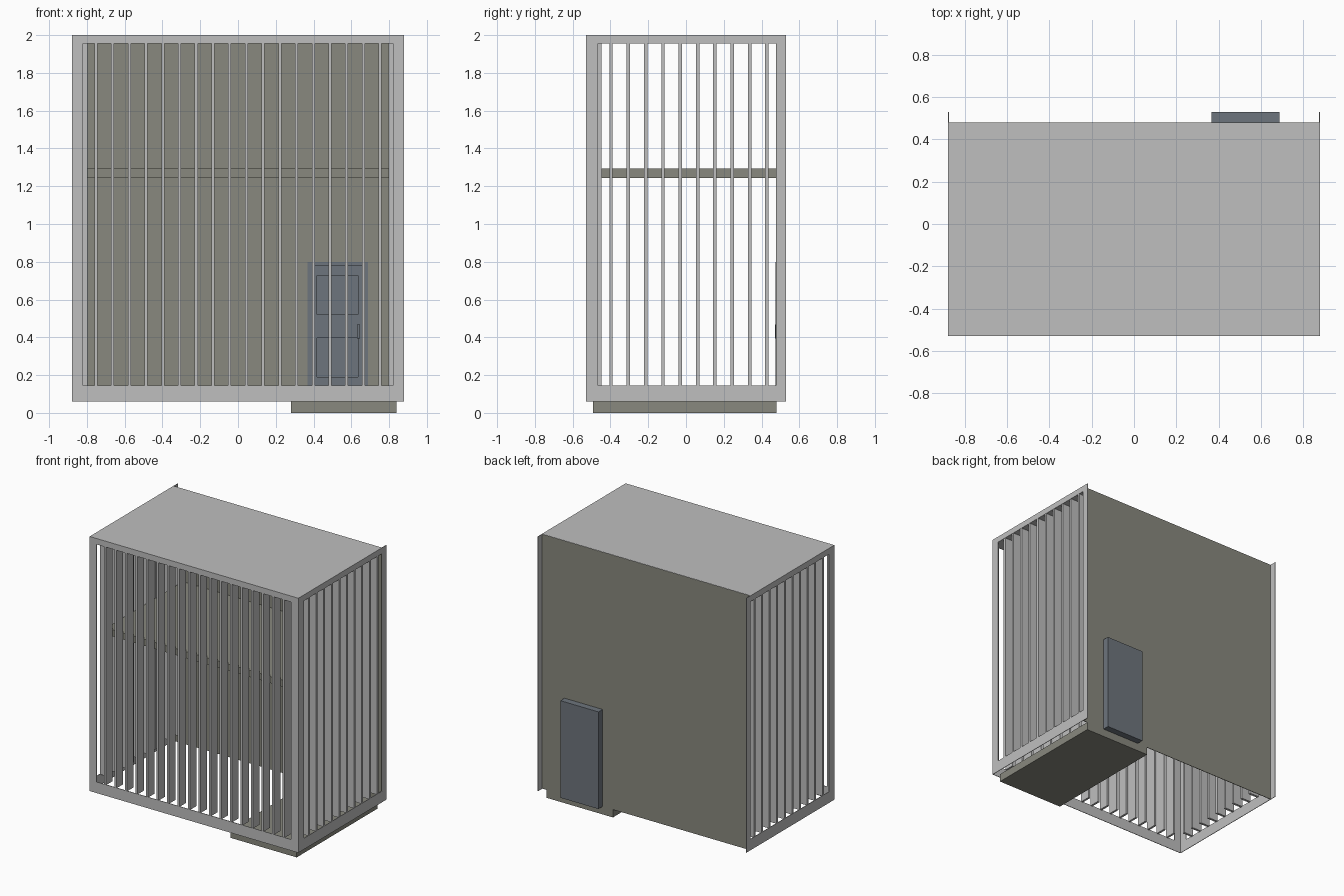
import bpy, bmesh

cube = bpy.data.objects.get("Cube")
if cube:
    bpy.data.objects.remove(cube, do_unlink=True)


def material(name, rgb):
    m = bpy.data.materials.new(name)
    m.use_nodes = True
    m.diffuse_color = (*rgb, 1)
    m.node_tree.nodes["Principled BSDF"].inputs["Base Color"].default_value = (*rgb, 1)
    return m


GREY = material("light grey", (0.52, 0.52, 0.52))
OLIVE = material("olive grey", (0.25, 0.25, 0.21))
BLUE = material("slate blue", (0.155, 0.178, 0.205))


def boxes(name, mat, extents):
    """One object from boxes given as (x0, x1, y0, y1, z0, z1)."""
    bm = bmesh.new()
    for x0, x1, y0, y1, z0, z1 in extents:
        verts = bmesh.ops.create_cube(bm, size=1)["verts"]
        bmesh.ops.scale(bm, vec=(x1 - x0, y1 - y0, z1 - z0), verts=verts)
        bmesh.ops.translate(bm, vec=((x0 + x1) / 2, (y0 + y1) / 2, (z0 + z1) / 2), verts=verts)
    mesh = bpy.data.meshes.new(name)
    bm.to_mesh(mesh)
    bm.free()
    mesh.materials.append(mat)
    obj = bpy.data.objects.new(name, mesh)
    bpy.context.collection.objects.link(obj)
    return obj


def ring(a0, a1, z0, z1, left, right, bottom, top):
    """Four border strips around an opening, as (a0, a1, z0, z1)."""
    return [(a0, a0 + left, z0, z1), (a1 - right, a1, z0, z1),
            (a0 + left, a1 - right, z0, z0 + bottom),
            (a0 + left, a1 - right, z1 - top, z1)]


W, FRONT, BACK, WALL = 0.88, -0.53, 0.53, 0.48
BASE, TOP, SKIN, DEPTH = 0.06, 2.0, 0.004, 0.083
SILL, HEAD = 0.145, 1.955

# Roof, rear wall and floors
boxes("roof", GREY, [(-W + SKIN, W - SKIN, FRONT + SKIN, WALL - 0.001, HEAD, TOP)])
DX0, DX1, DTOP = 0.367, 0.688, 0.8
boxes("rear_wall", OLIVE, [
    (-W + SKIN, DX0, WALL - SKIN, WALL, BASE, TOP - 0.002),
    (DX1, W - SKIN, WALL - SKIN, WALL, BASE, TOP - 0.002),
    (DX0, DX1, WALL - SKIN, WALL, DTOP, TOP - 0.002)])
boxes("upper_floor", OLIVE, [(-0.8, 0.8, FRONT + DEPTH, WALL - SKIN, 1.243, 1.293)])
boxes("entrance_slab", OLIVE, [(0.28, 0.84, -0.493, WALL, 0, BASE)])

# Front screen: thin frame with deep fins behind it
boxes("front_frame", GREY, [(a, b, FRONT, FRONT + SKIN, c, d) for a, b, c, d in
                            ring(-W, W, BASE, TOP, 0.06, 0.06, SILL - BASE, TOP - HEAD)])
fins = []
for i in range(18):
    x = -0.752 + i * 0.0885
    fins.append((x - 0.008, x + 0.008, FRONT + 0.002, FRONT + DEPTH, SILL - 0.005, HEAD))
boxes("front_fins", GREY, fins)

# Side screens
for side, sign in (("left", 1), ("right", -1)):
    def span(depth0, depth1):
        return sorted((sign * (W - depth0), sign * (W - depth1)))

    boxes(side + "_frame", GREY, [(*span(0, SKIN), a, b, c, d) for a, b, c, d in
                                  ring(FRONT, BACK, BASE, TOP, 0.065, 0.05, SILL - BASE, TOP - HEAD)])
    fins = []
    for i in range(10):
        y = -0.397 + i * 0.0917
        fins.append((*span(0.002, DEPTH), y - 0.009, y + 0.009, SILL - 0.005, HEAD))
    boxes(side + "_fins", GREY, fins)

# Door: casing, leaf with two sunken panels on the inside, handle
IN = WALL - SKIN - 0.001
boxes("door_casing", BLUE, [(a, b, IN, BACK, c, d) for a, b, c, d in
                            ring(DX0, DX1, BASE, DTOP, 0.025, 0.025, 0.02, 0.02)])
LX0, LX1, LZ0, LZ1 = DX0 + 0.025, DX1 - 0.025, BASE + 0.02, DTOP - 0.02
FACE, PX0, PX1 = IN + 0.008, 0.418, 0.635
leaf = [(LX0, LX1, FACE + 0.008, BACK, LZ0, LZ1),
        (LX0, PX0, FACE, FACE + 0.01, LZ0, LZ1),
        (PX1, LX1, FACE, FACE + 0.01, LZ0, LZ1)]
for z0, z1 in ((LZ0, 0.19), (0.397, 0.52), (0.727, LZ1)):
    leaf.append((PX0, PX1, FACE, FACE + 0.01, z0, z1))
boxes("door_leaf", BLUE, leaf)
boxes("door_handle", BLUE, [(0.63, 0.645, IN - 0.004, FACE + 0.004, 0.395, 0.467)])
